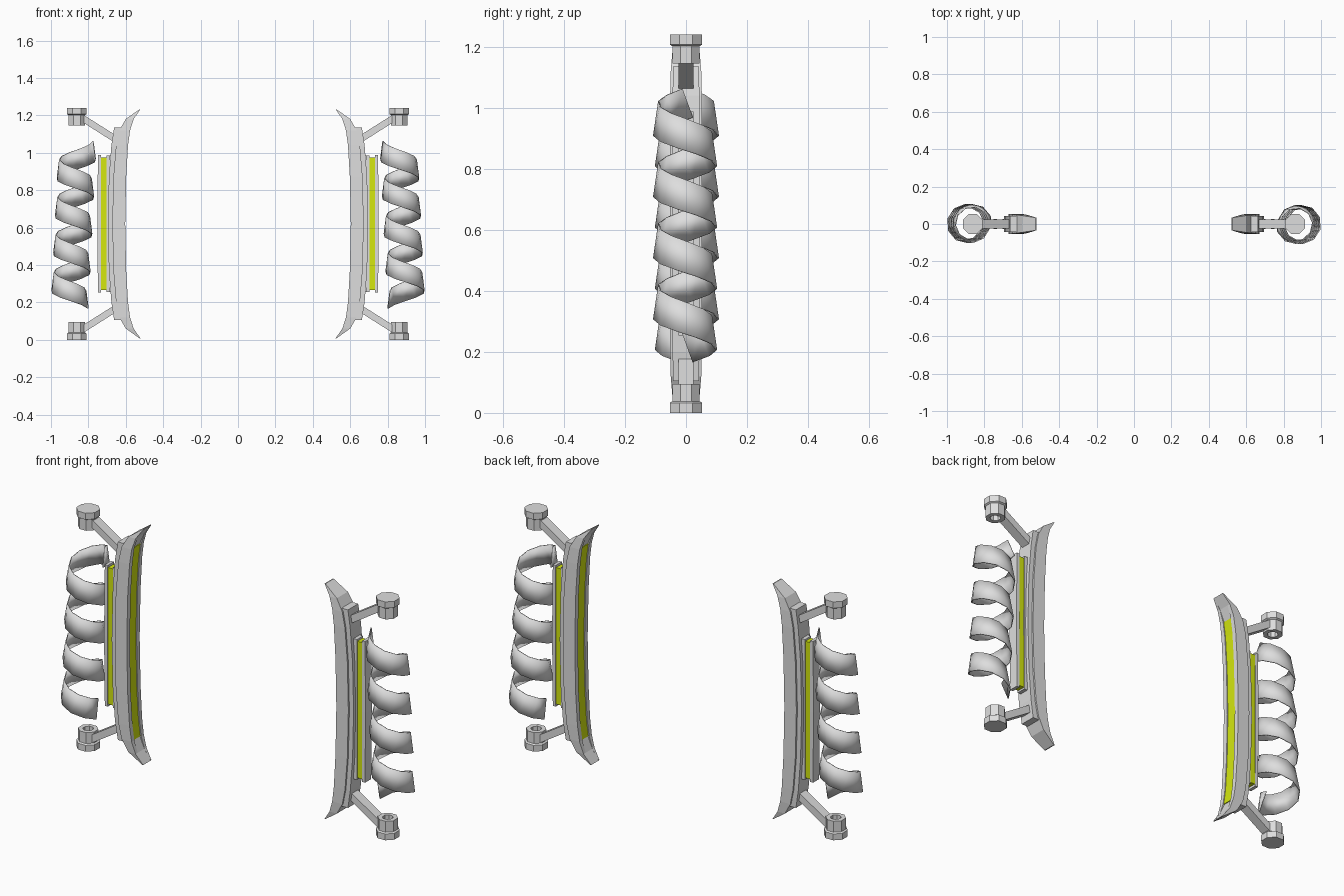
import bpy, bmesh, math
from mathutils import Vector, Matrix

if "Cube" in bpy.data.objects:
    bpy.data.objects.remove(bpy.data.objects["Cube"])

MID = 0.62  # mid height of the whole model


def material(name, rgb):
    m = bpy.data.materials.new(name)
    m.diffuse_color = (*rgb, 1)
    m.use_nodes = True
    m.node_tree.nodes["Principled BSDF"].inputs["Base Color"].default_value = m.diffuse_color
    return m


GREY = material("light_grey", (0.73, 0.73, 0.73))
LIME = material("lime_yellow", (0.66, 0.8, 0.005))


def finish(name, bm, mat):
    bmesh.ops.recalc_face_normals(bm, faces=bm.faces[:])
    me = bpy.data.meshes.new(name)
    bm.to_mesh(me)
    bm.free()
    me.materials.append(mat)
    ob = bpy.data.objects.new(name, me)
    bpy.context.collection.objects.link(ob)
    return ob


def skin(name, rings, mat):
    """Join closed rings of points into a capped solid."""
    bm = bmesh.new()
    loops = [[bm.verts.new(p) for p in ring] for ring in rings]
    n = len(loops[0])
    for r, s in zip(loops, loops[1:]):
        for i in range(n):
            j = (i + 1) % n
            bm.faces.new((r[i], r[j], s[j], s[i]))
    bm.faces.new(loops[0])
    bm.faces.new(loops[-1])
    return finish(name, bm, mat)


def loft(name, half_rows, mat, groove=None):
    """Upright bar from rows (height from mid, inner x, outer x, half width), mirrored in height."""
    rows = [(-r[0], *r[1:]) for r in reversed(half_rows) if r[0] > 0] + half_rows
    rings = []
    for h, a, b, w in rows:
        ring = [(a, -w), (b, -w), (b, w), (a, w)]
        if groove:
            g, depth, end = groove
            d = depth if abs(h) <= end else 0.0005
            ring += [(a, g), (a + d, g), (a + d, -g), (a, -g)]
        rings.append([(x, y, MID + h) for x, y in ring])
    return skin(name, rings, mat)


def lathe(name, profile, x, sides, mat):
    """Revolve (radius, z) points around an upright axis."""
    rings = []
    for r, z in profile:
        k = r / math.cos(math.pi / sides)
        angles = [2 * math.pi * (i + 0.5) / sides for i in range(sides)]
        rings.append([(x + k * math.cos(a), k * math.sin(a), z) for a in angles])
    return skin(name, rings, mat)


def beam(name, p, q, width, thick, mat):
    p, q = Vector(p), Vector(q)
    d = q - p
    bm = bmesh.new()
    bmesh.ops.create_cube(bm, size=1)
    rot = Vector((1, 0, 0)).rotation_difference(d).to_matrix().to_4x4()
    bm.transform(Matrix.Translation((p + q) / 2) @ rot @ Matrix.Diagonal((d.length, width, thick, 1)))
    return finish(name, bm, mat)


parts = []

# Curved blade with flared tips and a shallow groove along its inner face
blade = [(0, .603, .672, .053), (.25, .598, .666, .053), (.42, .588, .652, .052),
         (.50, .577, .635, .05), (.56, .558, .60, .045), (.612, .522, .527, .034)]
parts.append(loft("blade", blade, GREY, groove=(.028, .008, .51)))

# Bright strip lying in the groove
strip = [(h, a + .004, a + .012, .0275) for h, a, b, w in blade[:4]]
parts.append(loft("blade_strip", strip, LIME))

# Backing strip on the blade's outer face
parts.append(loft("backing_strip", [(0, .66, .696, .044), (.25, .655, .69, .044),
                                    (.42, .64, .677, .044), (.515, .625, .662, .042)], GREY))

# Rail: two plates with a bright core between
parts.append(loft("rail_inner_plate", [(0, .685, .704, .027), (.365, .683, .702, .025)], GREY))
parts.append(loft("rail_core", [(0, .70, .737, .022), (.355, .698, .737, .022)], LIME))
parts.append(loft("rail_outer_plate", [(0, .733, .752, .027), (.367, .732, .749, .025)], GREY))

# Knobs with a hollow socket, and the arms that carry them
for name, s in (("upper", 1), ("lower", -1)):
    prof = [(.053, .62), (.053, .587), (.045, .582), (.045, .525), (.024, .525), (.024, .56)]
    parts.append(lathe(name + "_knob", [(r, MID + s * h) for r, h in prof], .862, 8, GREY))
    parts.append(beam(name + "_arm", (.832, 0, MID + s * .565), (.65, 0, MID + s * .45),
                      .05, .036, GREY))

# Spiral ribbon: four turns, flaring downwards, its axis leaning inwards at the top
TURNS, SEG = 4, 10
bm = bmesh.new()
prev = None
for i in range(TURNS * SEG + 1):
    t = i / (TURNS * SEG)
    a = math.pi + 2 * math.pi * TURNS * t
    cx = .862 + .038 * t
    z = 1.014 - .802 * t
    pair = []
    for r, dz, lag in ((.088, .048, .1), (.103, -.046, -.25)):
        pair.append(bm.verts.new((cx + r * math.cos(a + lag), -.003 + r * math.sin(a + lag), z + dz)))
    if prev:
        bm.faces.new((prev[0], prev[1], pair[1], pair[0]))
    prev = pair
spiral = finish("spiral_ribbon", bm, GREY)
mod = spiral.modifiers.new("thickness", "SOLIDIFY")
mod.thickness = .005
mod.offset = 0
for p in spiral.data.polygons:
    p.use_smooth = True
parts.append(spiral)

# Second assembly: the first turned half way round the upright axis
for ob in parts:
    twin = ob.copy()
    twin.data = ob.data.copy()
    base = ob.name
    ob.name = "right_" + base
    twin.name = "left_" + base
    twin.rotation_euler = (0, 0, math.pi)
    bpy.context.collection.objects.link(twin)
